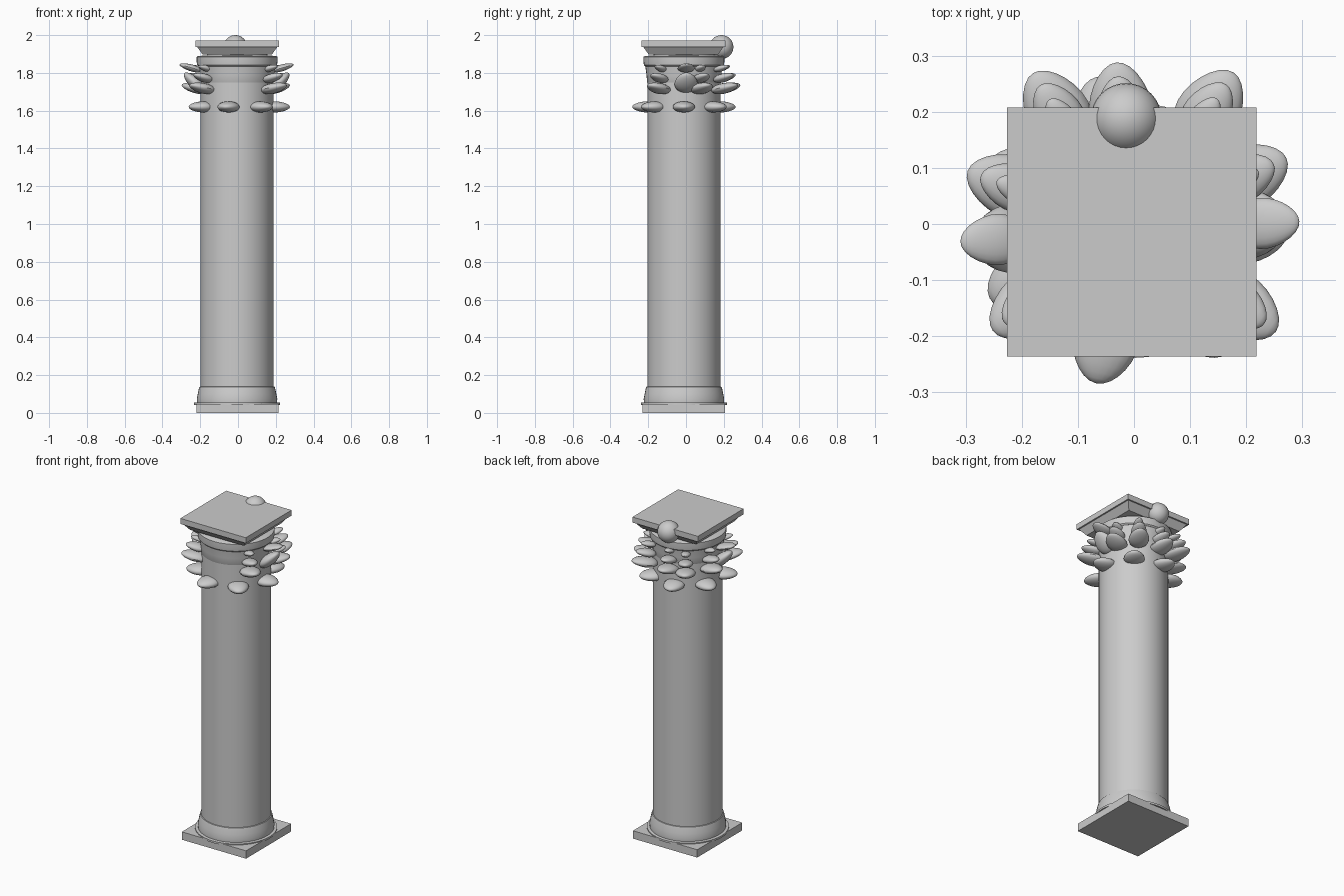
import bpy, bmesh, math
from mathutils import Matrix, Vector

if "Cube" in bpy.data.objects:
    bpy.data.objects.remove(bpy.data.objects["Cube"])

CX, CY = -0.005, -0.011   # column axis

stone = bpy.data.materials.new("grey stone")
stone.diffuse_color = (0.6, 0.6, 0.6, 1)
stone.use_nodes = True
stone.node_tree.nodes["Principled BSDF"].inputs["Base Color"].default_value = stone.diffuse_color


def finish(bm, name, smooth=True):
    bmesh.ops.recalc_face_normals(bm, faces=bm.faces)
    me = bpy.data.meshes.new(name)
    bm.to_mesh(me)
    bm.free()
    me.materials.append(stone)
    ob = bpy.data.objects.new(name, me)
    bpy.context.collection.objects.link(ob)
    if smooth:
        bpy.ops.object.select_all(action='DESELECT')
        ob.select_set(True)
        bpy.context.view_layer.objects.active = ob
        bpy.ops.object.shade_smooth_by_angle(angle=math.radians(35))
    return ob


def stack(name, levels, n, cx, cy, turn=0.0, smooth=True):
    """Closed solid from (radius, z) rings with n sides."""
    bm = bmesh.new()
    rings = []
    for r, z in levels:
        rings.append([bm.verts.new((cx + r * math.cos(turn + 2 * math.pi * i / n),
                                    cy + r * math.sin(turn + 2 * math.pi * i / n), z))
                      for i in range(n)])
    for a, b in zip(rings, rings[1:]):
        for i in range(n):
            bm.faces.new((a[i], a[(i + 1) % n], b[(i + 1) % n], b[i]))
    bm.faces.new(rings[0][::-1])
    bm.faces.new(rings[-1])
    return finish(bm, name, smooth)


def leaf(name, angle, tip, z, length, width, thick, tilt):
    """Flattened egg pointing outward; tip is the outer reach from the axis."""
    bm = bmesh.new()
    bmesh.ops.create_uvsphere(bm, u_segments=20, v_segments=12, radius=1)
    for v in bm.verts:
        v.co = Vector((v.co.z, v.co.x, v.co.y))          # poles along the length
        taper = 1 - 0.18 * v.co.x
        v.co = Vector((v.co.x * length, v.co.y * width * taper, v.co.z * thick * taper))
    t, a = math.radians(tilt), math.radians(angle)
    reach = tip - length * math.cos(t)
    bm.transform(Matrix.Translation((CX, CY, z)) @ Matrix.Rotation(a, 4, 'Z')
                 @ Matrix.Translation((reach, 0, 0)) @ Matrix.Rotation(-t, 4, 'Y'))
    return finish(bm, name)


Q, S = math.pi / 4, math.sqrt(2)

# square plinth and round base moulding
stack("plinth", [(0.218 * S, 0), (0.218 * S, 0.048)], 4, -0.003, -0.011, Q, False)
stack("base_moulding", [(0.228, 0.042), (0.228, 0.054), (0.212, 0.056), (0.213, 0.075),
                        (0.208, 0.1), (0.203, 0.125), (0.199, 0.138), (0.19, 0.14)], 48, CX, CY)

# shaft, flared bell and collar
stack("shaft", [(0.194, 0.13), (0.194, 1.75)], 48, CX, CY)
stack("capital_bell", [(0.19, 1.74), (0.195, 1.75), (0.198, 1.79), (0.205, 1.84)], 48, CX, CY)
stack("collar", [(0.205, 1.835), (0.212, 1.842), (0.214, 1.86), (0.214, 1.885),
                 (0.205, 1.89), (0.16, 1.892), (0.16, 1.902)], 48, CX, CY)

# abacus with sloping underside
stack("abacus", [(0.183 * S, 1.897), (0.213 * S, 1.938), (0.222 * S, 1.938),
                 (0.222 * S, 1.972)], 4, -0.004, -0.014, Q, False)

# round ornament at the back of the abacus
bm = bmesh.new()
bmesh.ops.create_uvsphere(bm, u_segments=32, v_segments=16, radius=0.063,
                          matrix=Matrix.Translation((-0.014, 0.188, 1.937)))
finish(bm, "rosette_ball")

# lowest ring of seven leaves
for i in range(7):
    leaf(f"lower_leaf_{i}", -103 + i * 360 / 7, 0.28, 1.62, 0.068, 0.058, 0.029, 0)

# stacks of three leaves round the sides and back (angle, reach)
for i, (ang, tip) in enumerate([(-35, 0.315), (25, 0.305), (57, 0.335), (95, 0.30),
                                (122, 0.33), (160, 0.31), (216, 0.305)]):
    leaf(f"leaf_{i}_low", ang, tip, 1.72, 0.077, 0.056, 0.027, 12)
    leaf(f"leaf_{i}_mid", ang, tip - 0.025, 1.775, 0.06, 0.042, 0.022, 15)
    leaf(f"leaf_{i}_top", ang, tip - 0.055, 1.825, 0.045, 0.027, 0.016, 15)

# broad upright leaves on the left and right sides
for i, (ang, tip) in enumerate([(3, 0.275), (184, 0.28)]):
    leaf(f"side_leaf_{i}_low", ang, tip, 1.75, 0.072, 0.06, 0.032, 42)
    leaf(f"side_leaf_{i}_top", ang, tip + 0.025, 1.828, 0.06, 0.045, 0.018, 16)
